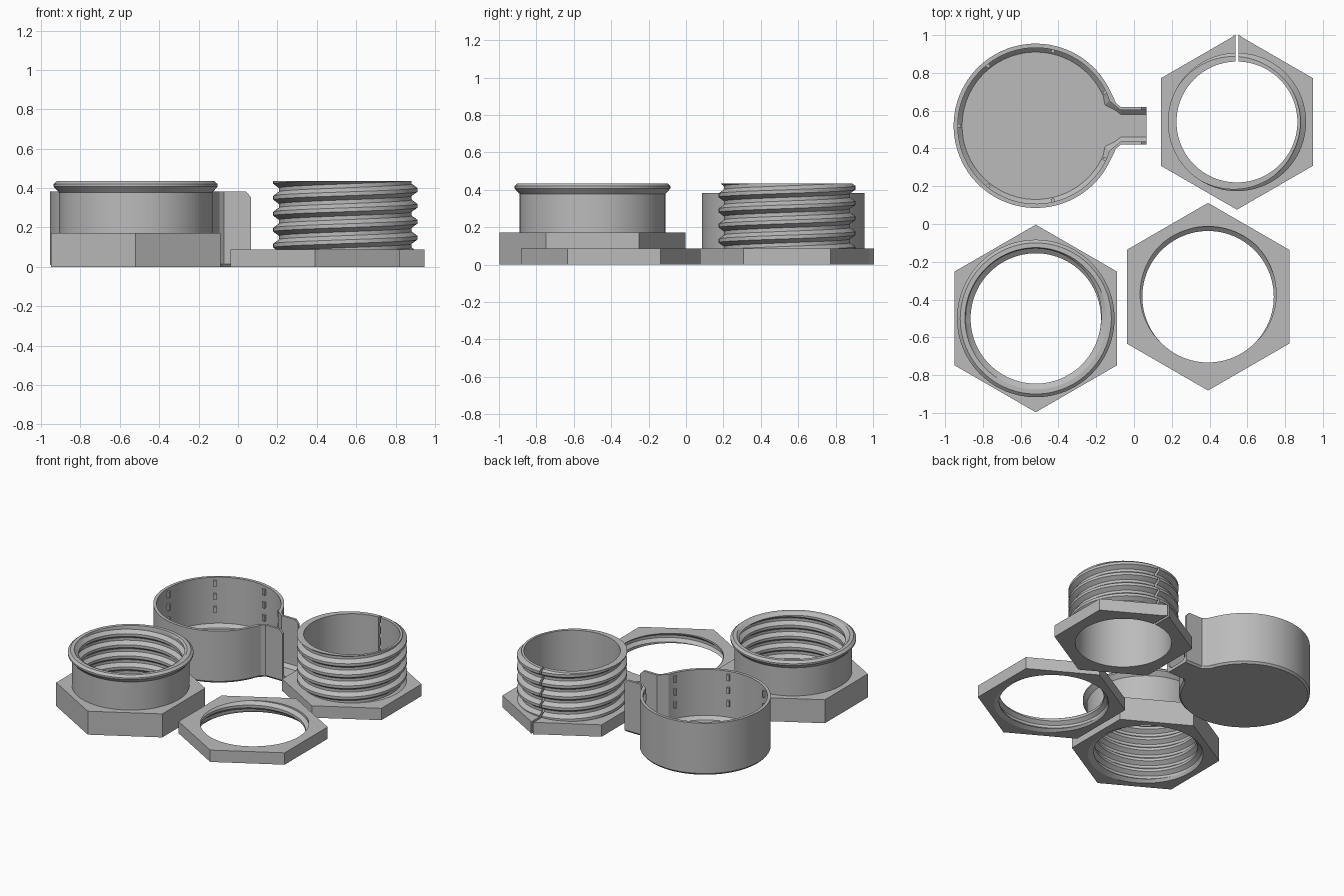
import bpy, bmesh
from math import pi, sin, cos, radians, sqrt, floor, ceil
from mathutils import Matrix

if "Cube" in bpy.data.objects:
    bpy.data.objects.remove(bpy.data.objects["Cube"])

grey = bpy.data.materials.new("plain grey")
grey.use_nodes = True
colour = (0.5, 0.5, 0.5, 1)
grey.diffuse_color = colour
grey.node_tree.nodes["Principled BSDF"].inputs["Base Color"].default_value = colour

PITCH = 0.081
COLS = 96


def finish(name, bm, centre):
    """Clean the mesh and make it a shaded object."""
    bmesh.ops.remove_doubles(bm, verts=bm.verts, dist=0.0002)
    bmesh.ops.recalc_face_normals(bm, faces=bm.faces)
    mesh = bpy.data.meshes.new(name)
    bm.to_mesh(mesh)
    bm.free()
    mesh.materials.append(grey)
    ob = bpy.data.objects.new(name, mesh)
    ob.location = (*centre, 0)
    bpy.context.collection.objects.link(ob)
    bpy.ops.object.select_all(action="DESELECT")
    ob.select_set(True)
    bpy.context.view_layer.objects.active = ob
    bpy.ops.object.shade_smooth_by_angle(angle=radians(25))
    return ob


def hex_radius(apothem, a):
    """Radius of a hexagon with corners on the y axis."""
    return apothem / cos((a + pi / 6) % (pi / 3) - pi / 6)


def thread(r_low, r_high, z0, z1, a):
    """Right-handed trapezoid thread: (r, z) points from z0 up to z1."""
    marks = (0.12, 0.38, 0.62, 0.88)

    def radius(z):
        f = ((z - 0.31) / PITCH - a / (2 * pi)) % 1
        t = min(max((abs(f - 0.5) - marks[0]) / (marks[1] - marks[0]), 0), 1)
        return r_low + (r_high - r_low) * t

    points = []
    first = floor((z0 - 0.31) / PITCH) - 2
    last = ceil((z1 - 0.31) / PITCH) + 1
    for turn in range(first, last):
        for m in marks:
            z = 0.31 + PITCH * (turn + m + a / (2 * pi))
            z = min(max(z, z0), z1)
            points.append((radius(z), z))
    return [(radius(z0), z0)] + points + [(radius(z1), z1)]


def sweep(name, profile, centre, slit=0):
    """Turn a closed profile, which may vary with angle, about z."""
    bm = bmesh.new()
    columns = []
    for i in range(COLS + 1):
        turn = 2 * pi * i / COLS
        a = turn - 1.5 * pi
        column = []
        for r, z in profile(a):
            x, y = r * cos(a), r * sin(a)
            if slit and i in (0, COLS):
                x = -slit if i == 0 else slit
                y = sqrt(r * r - x * x)
            column.append(bm.verts.new((x, y, z)))
        columns.append(column)
    for c, d in zip(columns, columns[1:]):
        for k in range(len(c)):
            n = (k + 1) % len(c)
            bm.faces.new((c[k], c[n], d[n], d[k]))
    if slit:
        bm.faces.new(columns[0])
        bm.faces.new(columns[-1])
    return finish(name, bm, centre)


# Split hex bolt with an outer thread
def bolt_profile(a):
    h = hex_radius(0.402, a)
    return ([(0.32, 0), (h, 0), (h, 0.087)]
            + thread(0.337, 0.366, 0.087, 0.435, a) + [(0.32, 0.435)])


# Hex nut with a lipped collar and an inner thread
def nut_profile(a):
    h = hex_radius(0.43, a)
    inner = thread(0.345, 0.372, 0.02, 0.42, a)
    return (inner + [(0.375, 0.435), (0.40, 0.435), (0.417, 0.42),
                     (0.417, 0.408), (0.39, 0.378), (0.39, 0.172),
                     (h, 0.172), (h, 0), (0.382, 0)])


# Thin hex lock nut
def ring_profile(a):
    h = hex_radius(0.43, a)
    inner = thread(0.348, 0.372, 0.015, 0.087, a)
    return inner + [(h, 0.087), (h, 0), (0.38, 0)]


sweep("split_bolt", bolt_profile, (0.545, 0.54), slit=0.008)
sweep("collar_nut", nut_profile, (-0.52, -0.5))
sweep("lock_nut", ring_profile, (0.392, -0.385))


# Open cup with a straight spout on its right-hand side of the plan
def cup_outline(inset, half_width, x_end):
    """C-shaped plan from one spout tip round to the other."""
    r = 0.435 - inset
    start = radians(24)
    side = [(x_end, half_width), (0.45, half_width),
            (0.425, half_width + 0.02), (0.411 - inset, half_width + 0.05)]
    arc = [start + (2 * pi - 2 * start) * i / 72 for i in range(73)]
    mirror = [(x, -y) for x, y in reversed(side)]
    return side + [(r * cos(a), r * sin(a)) for a in arc] + mirror


TIP = 0.585
layers = [  # inset, half width of spout, tip x, z
    (0.012, 0.088, TIP, 0), (0, 0.10, TIP, 0.014),
    (0, 0.10, TIP, 0.355), (0, 0.10, TIP - 0.025, 0.382),
    (0.022, 0.083, TIP - 0.025, 0.382), (0.022, 0.083, TIP, 0.355),
    (0.022, 0.083, TIP, 0.045), (0.045, 0.06, TIP, 0.022)]
bm = bmesh.new()
rows = [[bm.verts.new((x, y, z)) for x, y in cup_outline(i, w, t)]
        for i, w, t, z in layers]
for p, q in zip(rows, rows[1:]):
    for k in range(len(p) - 1):
        bm.faces.new((p[k], p[k + 1], q[k + 1], q[k]))
bm.faces.new(rows[0])
bm.faces.new(rows[-1])
for end in (0, -1):
    bm.faces.new([rows[k][end] for k in (2, 3, 4, 5)])
u_shape = (0, 1, 2, 5, 6, 7)
bm.faces.new([rows[k][0] for k in u_shape]
             + [rows[k][-1] for k in reversed(u_shape)])
CUP = (-0.52, 0.52)
finish("spouted_cup", bm, CUP)

# Small grip nubs in three levels inside the cup
bm = bmesh.new()
for k in range(7):
    spin = Matrix.Rotation(pi + 2 * pi * k / 7, 4, "Z")
    for z in (0.15, 0.245, 0.34):
        place = Matrix.Translation((0.408, 0, z))
        size = Matrix.Diagonal((0.024, 0.018, 0.045, 1))
        bmesh.ops.create_cube(bm, size=1, matrix=spin @ place @ size)
finish("grip_nubs", bm, CUP)
